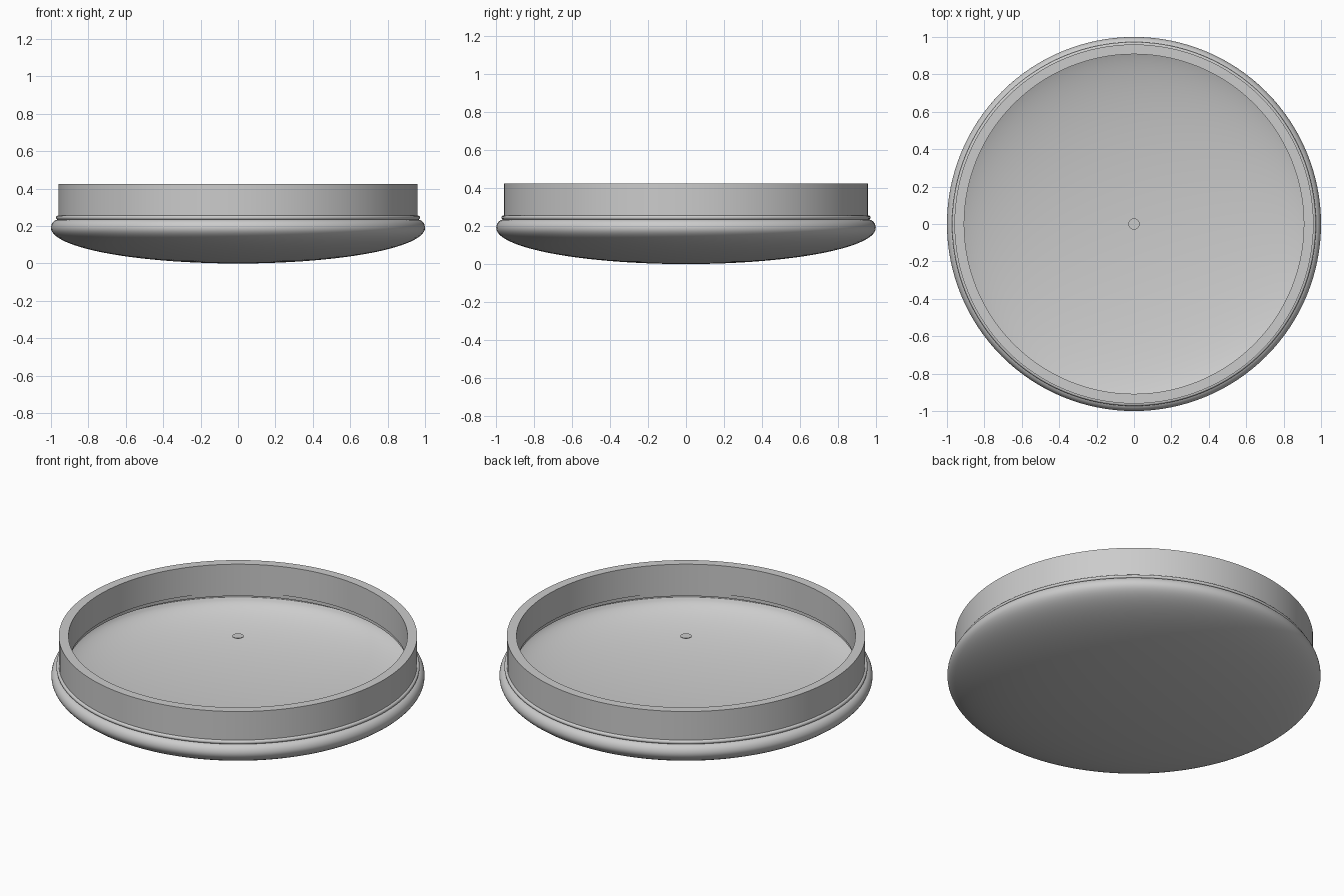
import bpy, math

if "Cube" in bpy.data.objects:
    bpy.data.objects.remove(bpy.data.objects["Cube"])

SEG = 128
grey = bpy.data.materials.new("light_grey")
grey.diffuse_color = (0.6, 0.6, 0.6, 1)
grey.use_nodes = True
grey.node_tree.nodes["Principled BSDF"].inputs["Base Color"].default_value = grey.diffuse_color


def lathe(name, profile, closed=True):
    """Spin an (r, z) profile around the z axis."""
    n = len(profile)
    verts, faces = [], []
    for i in range(SEG):
        a = 2 * math.pi * i / SEG
        verts += [(r * math.cos(a), r * math.sin(a), z) for r, z in profile]
    for i in range(SEG):
        j = (i + 1) % SEG
        for k in range(n if closed else n - 1):
            m = (k + 1) % n
            faces.append((i * n + k, j * n + k, j * n + m, i * n + m))
    me = bpy.data.meshes.new(name)
    me.from_pydata(verts, [], faces)
    me.materials.append(grey)
    ob = bpy.data.objects.new(name, me)
    bpy.context.collection.objects.link(ob)
    bpy.ops.object.select_all(action='DESELECT')
    ob.select_set(True)
    bpy.context.view_layer.objects.active = ob
    # merge the pole points and make normals consistent
    bpy.ops.object.mode_set(mode='EDIT')
    bpy.ops.mesh.select_all(action='SELECT')
    bpy.ops.mesh.remove_doubles(threshold=0.00001)
    bpy.ops.mesh.normals_make_consistent(inside=False)
    bpy.ops.object.mode_set(mode='OBJECT')
    bpy.ops.object.shade_smooth_by_angle(angle=math.radians(35))
    return ob


# shallow bowl: thin shell, flattened ellipse below and a tight roll-in above
def bowl_curve(t):
    lower = [(math.sin(a) * (1 - t), t + 0.19 - (0.19 - 0.0) * math.cos(a))
             for a in [math.pi / 2 * i / 28 for i in range(29)]]
    lower = [(r, min(z, 0.19) if r > 0.95 else z) for r, z in lower]
    upper = [(0.96 - t + 0.04 * math.cos(a), 0.19 + 0.045 * math.sin(a))
             for a in [math.pi / 2 * i / 8 for i in range(1, 9)]]
    return lower + upper


lathe("bowl", bowl_curve(0) + bowl_curve(0.008)[::-1], closed=False)

# rounded bead between bowl and wall
bead = [(0.962 + 0.011 * math.cos(a), 0.245 + 0.011 * math.sin(a))
        for a in [-math.pi / 2 + math.pi * i / 8 for i in range(9)]]
lathe("bead_ring", bead + [(0.915, 0.256), (0.915, 0.234)])

# upright wall
lathe("wall_ring", [(0.96, 0.255), (0.96, 0.425), (0.908, 0.425), (0.908, 0.255)])

# tiny mounting disc level with the wall top
lathe("centre_disc", [(0, 0.421), (0.03, 0.421), (0.03, 0.425), (0, 0.425)], closed=False)
